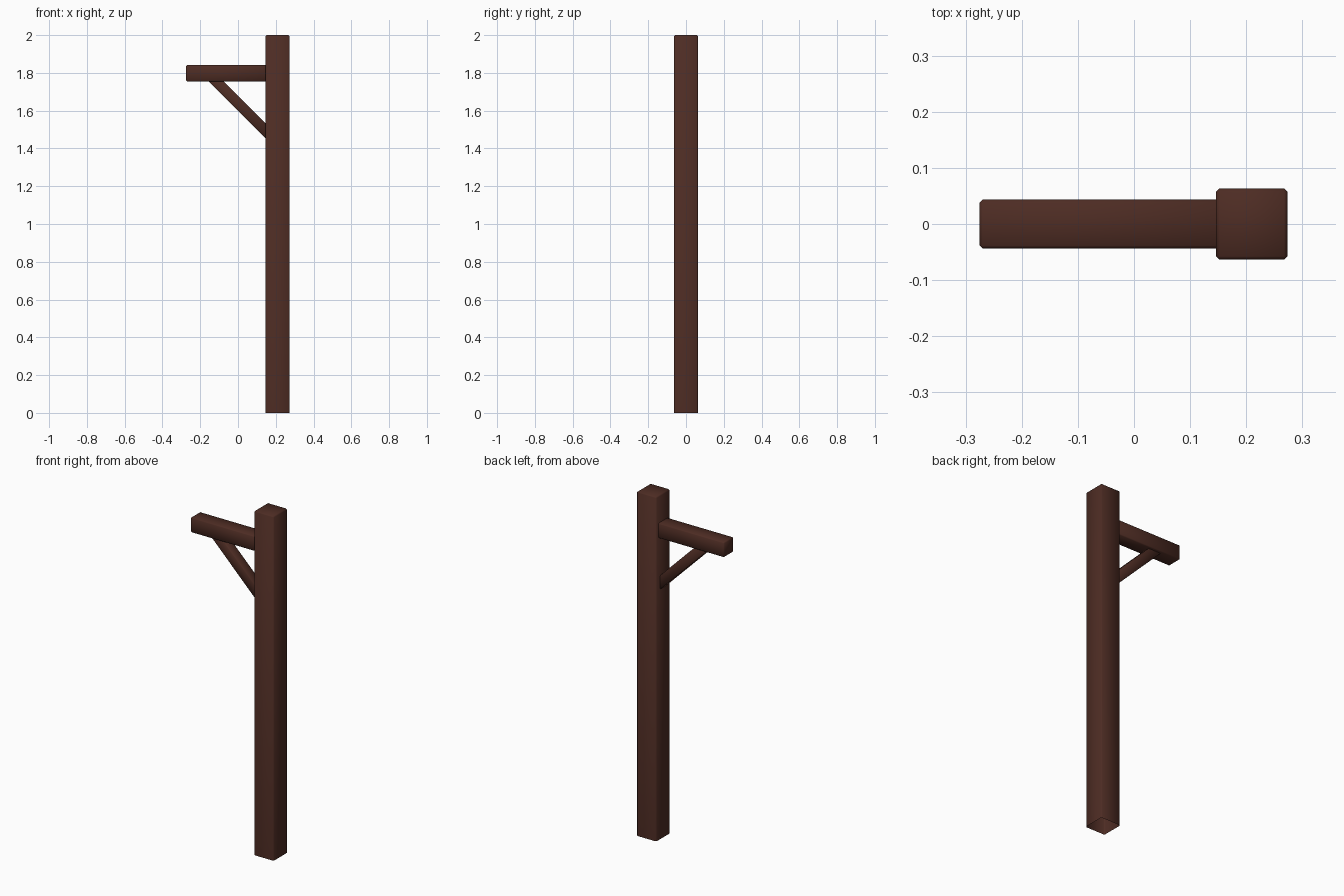
import bpy, bmesh, math
from mathutils import Matrix, Vector

if "Cube" in bpy.data.objects:
    bpy.data.objects.remove(bpy.data.objects["Cube"])

wood = bpy.data.materials.new("dark brown wood")
wood.diffuse_color = (0.075, 0.025, 0.017, 1)
wood.use_nodes = True
wood.node_tree.nodes["Principled BSDF"].inputs["Base Color"].default_value = wood.diffuse_color


def beam(name, centre, size, bevel, tilt=0.0, open_bottom=False):
    """Chamfered timber with smooth shading, tilted about y."""
    bm = bmesh.new()
    bmesh.ops.create_cube(bm, size=1)
    bmesh.ops.scale(bm, vec=size, verts=bm.verts)
    low = -size[2] / 2
    if open_bottom:
        bm.faces.ensure_lookup_table()
        base = [f for f in bm.faces if f.normal.z < -0.9]
        bmesh.ops.delete(bm, geom=base, context='FACES')
    edges = [e for e in bm.edges if not e.is_boundary]
    bmesh.ops.bevel(bm, geom=edges, offset=bevel, segments=1,
                    affect='EDGES', profile=0.5)
    bmesh.ops.transform(bm, verts=bm.verts, matrix=
                        Matrix.Translation(Vector(centre)) @ Matrix.Rotation(tilt, 4, 'Y'))
    for f in bm.faces:
        f.smooth = True
    mesh = bpy.data.meshes.new(name)
    bm.to_mesh(mesh)
    bm.free()
    mesh.materials.append(wood)
    obj = bpy.data.objects.new(name, mesh)
    bpy.context.collection.objects.link(obj)
    return obj


# Upright post, hollow underneath
beam("post", (0.21, 0, 1.0), (0.127, 0.127, 2.0), 0.006, open_bottom=True)

# Horizontal arm, let into the post
beam("arm", (-0.055, 0, 1.798), (0.44, 0.087, 0.087), 0.005)

# Diagonal brace at 45 degrees, ends buried in the arm and the post
beam("brace", (0.0155, 0, 1.6235), (0.44, 0.057, 0.057), 0.004,
     tilt=math.radians(45))
